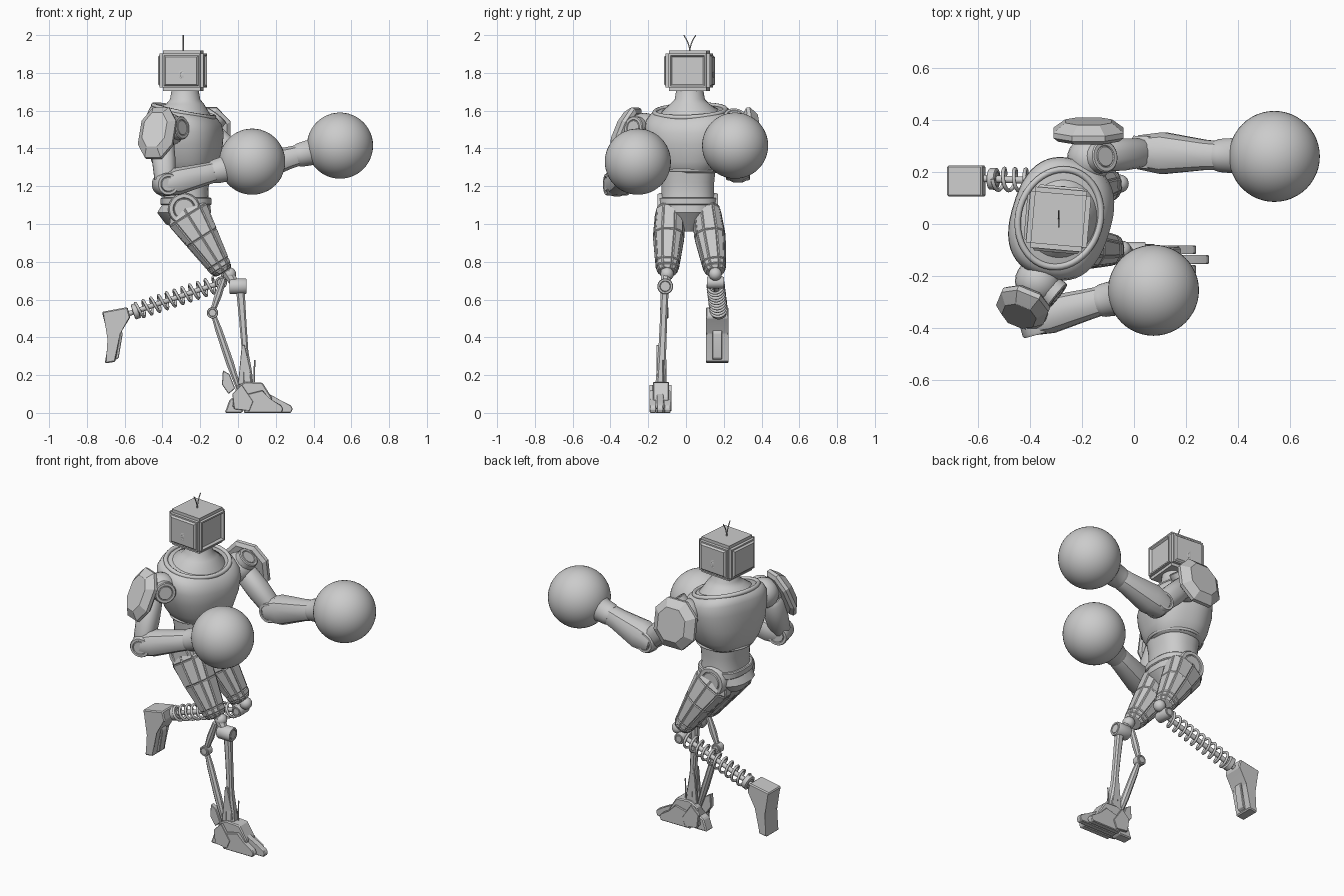
import bpy, bmesh
from math import cos, sin, pi, radians, copysign
from mathutils import Matrix, Vector

cube = bpy.data.objects.get("Cube")
if cube:
    bpy.data.objects.remove(cube, do_unlink=True)

grey = bpy.data.materials.new("plain grey")
grey.use_nodes = True
grey.diffuse_color = (0.6, 0.6, 0.6, 1)
grey.node_tree.nodes["Principled BSDF"].inputs["Base Color"].default_value = (0.6, 0.6, 0.6, 1)


def finish(name, bm, matrix=Matrix(), angle=35):
    bmesh.ops.recalc_face_normals(bm, faces=bm.faces)
    mesh = bpy.data.meshes.new(name)
    bm.to_mesh(mesh)
    bm.free()
    mesh.transform(matrix)
    mesh.materials.append(grey)
    ob = bpy.data.objects.new(name, mesh)
    bpy.context.collection.objects.link(ob)
    bpy.ops.object.select_all(action="DESELECT")
    ob.select_set(True)
    bpy.context.view_layer.objects.active = ob
    bpy.ops.object.shade_smooth_by_angle(angle=radians(angle))
    return ob


def frame(a, direction, ref=(0, 0, 1)):
    """Local z runs along direction, local y lies near ref."""
    z = Vector(direction).normalized()
    x = Vector(ref).cross(z).normalized()
    m = Matrix((x, z.cross(x), z)).transposed().to_4x4()
    m.translation = Vector(a)
    return m


def loft(name, matrix, rings, sides=32, power=2, panel=0, angle=35, phase=0.5):
    """Rings are (height, rx, ry, offset x, offset y, tilt)."""
    bm = bmesh.new()
    loops = []
    for ring in rings:
        h, rx, ry, ox, oy, tilt = (tuple(ring) + (0, 0, 0))[:6]
        loop = []
        for i in range(sides):
            t = 2 * pi * (i + phase) / sides
            c, s = (copysign(abs(v) ** (2 / power), v) for v in (cos(t), sin(t)))
            loop.append(bm.verts.new((ox + rx * c, oy + ry * s, h - tilt * rx * c)))
        loops.append(loop)
    quads = []
    for lo, hi in zip(loops, loops[1:]):
        for i in range(sides):
            j = (i + 1) % sides
            quads.append(bm.faces.new((lo[i], lo[j], hi[j], hi[i])))
    bm.faces.new(loops[0])
    bm.faces.new(loops[-1])
    if panel:
        bmesh.ops.recalc_face_normals(bm, faces=bm.faces)
        bmesh.ops.inset_individual(bm, faces=quads, thickness=panel, depth=panel * 0.6)
    return finish(name, bm, matrix, angle)


def rod(name, a, b, radii, **kw):
    """Limb from a to b with (fraction, rx, ry) rings."""
    d = Vector(b) - Vector(a)
    ref = kw.pop("ref", (0, 1, 0))
    return loft(name, frame(a, d, ref), [(r[0] * d.length, r[1], r[-1]) for r in radii], **kw)


def disc(name, centre, axis, r, depth):
    """Joint disc with a stepped, recessed cap at both ends."""
    h = depth / 2
    rings = [(-h, r * .6), (-h * .9, r * .65), (-h, r * .7), (-h, r * .92), (-h * .85, r)]
    rings += [(-z, q) for z, q in reversed(rings)]
    ref = (0, 1, 0) if abs(axis[1]) < 0.9 else (0, 0, 1)
    return loft(name, frame(centre, axis, ref), [(z, q, q) for z, q in rings], sides=24)


def ball(name, centre, r, seg=24):
    bm = bmesh.new()
    bmesh.ops.create_uvsphere(bm, u_segments=seg, v_segments=seg // 2, radius=r)
    return finish(name, bm, Matrix.Translation(centre), 60)


def prism(name, outline, y0, y1, bevel=0.006, taper=1):
    """Side outline in x and z, extruded across y."""
    bm = bmesh.new()
    mx = sum(p[0] for p in outline) / len(outline)
    a = [bm.verts.new((x, y0, z)) for x, z in outline]
    b = [bm.verts.new((mx + (x - mx) * taper, y1, z)) for x, z in outline]
    bm.faces.new(a)
    bm.faces.new(b)
    for i in range(len(a)):
        j = (i + 1) % len(a)
        bm.faces.new((a[i], a[j], b[j], b[i]))
    bmesh.ops.bevel(bm, geom=bm.edges[:], offset=bevel, segments=1, affect="EDGES")
    return finish(name, bm, angle=20)


def wire(name, points, r, cyclic=False):
    data = bpy.data.curves.new(name, "CURVE")
    data.dimensions, data.bevel_depth, data.bevel_resolution = "3D", r, 2
    data.use_fill_caps = True
    sp = data.splines.new("POLY")
    sp.points.add(len(points) - 1)
    for p, co in zip(sp.points, points):
        p.co = (*co, 1)
    sp.use_cyclic_u = cyclic
    data.materials.append(grey)
    ob = bpy.data.objects.new(name, data)
    bpy.context.collection.objects.link(ob)
    bpy.ops.object.select_all(action="DESELECT")
    ob.select_set(True)
    bpy.context.view_layer.objects.active = ob
    bpy.ops.object.convert(target="MESH")


# Head: bevelled box with inset panels and two feelers
bm = bmesh.new()
bmesh.ops.create_cube(bm, size=1, matrix=Matrix.Diagonal((0.235, 0.235, 0.215, 1)))
bmesh.ops.bevel(bm, geom=bm.edges[:], offset=0.018, segments=2, affect="EDGES")
for f in [f for f in bm.faces if f.calc_area() > 0.03]:
    if abs(f.normal.z) < 0.5:
        depth = -0.012 if f.normal.x > 0.5 else 0.01
        bmesh.ops.inset_region(bm, faces=[f], thickness=0.012, depth=0)
        bmesh.ops.inset_region(bm, faces=[f], thickness=0.012, depth=depth)
head_frame = Matrix.Translation((-0.29, 0.018, 1.812)) @ Matrix.Rotation(radians(-5), 4, "Z")
finish("head", bm, head_frame, 25)
for s in (-1, 1):
    wire("feeler", [(-0.29, 0.02 + s * 0.032 * t * t, 1.91 + 0.09 * t) for t in (0, .25, .5, .75, 1)], 0.003)
    disc("head_bolt", (-0.29, 0.018 + s * 0.122, 1.79), (0, 1, 0), 0.025, 0.012)

# Torso: dome and neck, chest shell, collar rim, waist, pelvis
body = Matrix.Translation((-0.28, 0.02, 0)) @ Matrix.Rotation(radians(-17), 4, "Z")
hips = Matrix.Translation((-0.275, 0.01, 0))
loft("neck", body, [(1.54, .16, .18, 0, 0, .2), (1.6, .135, .15, 0, 0, .2), (1.635, .10, .105),
                    (1.66, .08, .08), (1.72, .07, .07)], angle=60)
loft("chest", body, [(1.27, .135, .14), (1.285, .15, .155), (1.33, .17, .185), (1.42, .19, .22),
                     (1.5, .192, .235, 0, 0, .1), (1.555, .185, .232, -.005, 0, .16),
                     (1.59, .165, .21, -.008, 0, .2), (1.6, .15, .18, -.008, 0, .2)],
     sides=48, power=2.5, angle=50)
ring = [2 * pi * i / 48 for i in range(48)]
wire("collar_rim", [body @ Vector((-.008 + .157 * cos(t), .19 * sin(t), 1.598 - .034 * cos(t)))
                    for t in ring], 0.013, True)
wire("chest_hem", [body @ Vector((.15 * cos(t), .158 * sin(t), 1.285)) for t in ring], 0.008, True)
loft("waist", hips, [(1.1, .125, .145), (1.16, .118, .14), (1.22, .122, .14), (1.32, .14, .15)], power=2.4)
loft("belt", hips, [(1.1, .13, .15), (1.105, .135, .156), (1.135, .135, .156), (1.14, .13, .15)], power=2.6)
loft("pelvis", hips, [(.96, .04, .03, .02), (1.0, .10, .08, -.01), (1.06, .145, .145, -.01),
                      (1.1, .13, .155)], sides=16, power=2.5)

# Shoulders and armour pads
DOME = [(-.035, .86, .86), (-.02, 1, 1), (.0, 1, 1), (.03, .72, .74), (.036, .66, .68)]
for side, joint, axis, pad, normal, w, h in (
        ("right", (-.37, -.22, 1.5), (.75, -.6, .1), (-.43, -.325, 1.485), (-.35, -.85, .4), .105, .155),
        ("left", (-.17, .25, 1.5), (.6, .1, .75), (-.175, .36, 1.48), (0, 1, .16), .145, .15)):
    j, a = Vector(joint), Vector(axis)
    ball(side + "_shoulder", joint, 0.088)
    disc(side + "_shoulder_disc", j + a * 0.07, axis, 0.062, 0.06)
    loft(side + "_shoulder_pad", frame(pad, normal),
         [(z, x * w, y * h) for z, x, y in DOME], sides=8, power=2.3, angle=20)
    disc(side + "_pad_mount", (j + Vector(pad)) / 2, normal, 0.05, 0.12)

# Arms and round gloves
ARM = [(0, .045), (.08, .06), (.5, .063), (.92, .056), (1, .045)]
for side, top, elbow, wrist, glove, thick in (
        ("right", (-.40, -.26, 1.46), (-.385, -.365, 1.21), (-.09, -.285, 1.285), (.075, -.255, 1.33), 1),
        ("left", (-.15, .26, 1.49), (.05, .275, 1.29), (.36, .262, 1.375), (.54, .26, 1.415), 1.12)):
    rod(side + "_upper_arm", top, elbow, ARM, sides=16, power=2.4)
    e, w, g = Vector(elbow), Vector(wrist), Vector(glove)
    d = (w - e).normalized()
    disc(side + "_elbow", elbow, d.cross(Vector((0, 0, 1))), 0.06, 0.125)
    rod(side + "_forearm", e - d * 0.045, w,
        [(0, .045 * thick), (.04, .06 * thick), (.3, .074 * thick), (.75, .06), (.96, .055), (1, .05)],
        sides=12, power=2.4, angle=28)
    rod(side + "_cuff", w - d * 0.05, g, [(0, .058), (.08, .064), (.3, .068), (.42, .09), (.6, .12)], angle=50)
    ball(side + "_glove", glove, 0.175, 48)

# Thighs: panelled, tapering towards the knee
for side, hip, knee in (("right", (-.285, -.085, 1.08), (-.075, -.10, .745)),
                        ("left", (-.285, .105, 1.08), (-.085, .155, .745))):
    rod(side + "_thigh", hip, knee,
        [(0, .085, .06), (.1, .115, .075), (.45, .09, .08), (.86, .06, .062), (.94, .055, .058), (1, .04, .045)],
        sides=10, power=2.6, panel=0.007, angle=15)
    disc(side + "_hip_joint", hip, (0, 1, 0), 0.085, 0.13)
    ball(side + "_knee", Vector(knee) + Vector((.03, 0, -.01)), 0.035)

# Right lower leg: knee drum, shin bar, rear strut
disc("knee_drum", (0, -.11, .67), (1, 0, 0), 0.042, 0.09)
rod("knee_link", (-.06, -.105, .75), (0, -.11, .66), [(0, .03), (1, .025)], sides=8)
rod("shin", (.012, -.112, .66), (.055, -.135, .1),
    [(0, .024, .022), (.3, .02, .02), (.6, .018, .022), (.8, .03, .028), (1, .032, .032)], sides=8, power=3, angle=20)
for y in (-.14, -.105):
    prism("shin_blade", [(.0, .15), (.02, .36), (.035, .36), (.07, .2), (.075, .15)], y, y - .016, .002)
rod("strut_top", (-.075, -.11, .71), (-.135, -.115, .535), [(0, .016), (.5, .021), (1, .014)], sides=8)
rod("strut_lower", (-.135, -.115, .535), (.0, -.135, .14), [(0, .012), (.25, .02), (.7, .022), (1, .014)], sides=8)
disc("strut_pivot", (-.135, -.115, .53), (0, 1, 0), 0.03, 0.045)
wire("shin_spike", [(.085, -.12, .12), (.088, -.12, .28)], 0.004)

# Right foot: ankle block, heel plates, three toes
prism("foot_block", [(-.03, .03), (-.01, .14), (.04, .165), (.13, .16), (.18, .08), (.17, .02)], -.175, -.09)
prism("heel", [(-.07, 0), (-.045, .07), (.01, .1), (.05, .05), (.02, 0)], -.165, -.1)
prism("heel_claw", [(-.08, .225), (-.045, .205), (-.015, .13), (-.05, .1), (-.085, .15)], -.15, -.12, .003)
for y, reach in ((-.175, .24), (-.137, .29), (-.099, .24)):
    prism("toe", [(.03, 0), (.05, .1), (.13, .12), (reach - .07, .07), (reach - .01, .04), (reach, .02),
                  (reach - .01, 0)], y - .017, y + .017, .004)
for y in (-.185, -.085):
    prism("ankle_plate", [(-.02, .02), (-.03, .1), (.02, .15), (.08, .06), (.06, .01)], y - .009, y + .009, .002)

# Left lower leg: coil spring around a rod
start, end = Vector((-.09, .155, .69)), Vector((-.58, .175, .525))
axis = end - start
coil = frame(start, axis, (0, 1, 0))
turns, steps = 10, 20
wire("leg_spring", [coil @ Vector((.042 * cos(2 * pi * i / steps), .042 * sin(2 * pi * i / steps),
                                   axis.length * (.06 + .84 * i / (turns * steps))))
                    for i in range(turns * steps + 1)], 0.0075)
rod("spring_rod", start, end, [(0, .014), (1, .014)], sides=12)
disc("spring_seat", start.lerp(end, .92), axis, 0.042, 0.03)
disc("spring_knee", start, (0, 1, 0), 0.032, 0.09)

# Left stump foot: flared block with a rear rib
prism("stump_foot", [(-.72, .535), (-.585, .56), (-.57, .505), (-.63, .42), (-.65, .27), (-.705, .262),
                     (-.685, .39)], .105, .225)
prism("stump_rib", [(-.62, .44), (-.61, .42), (-.632, .29), (-.65, .28)], .14, .19, .003)
